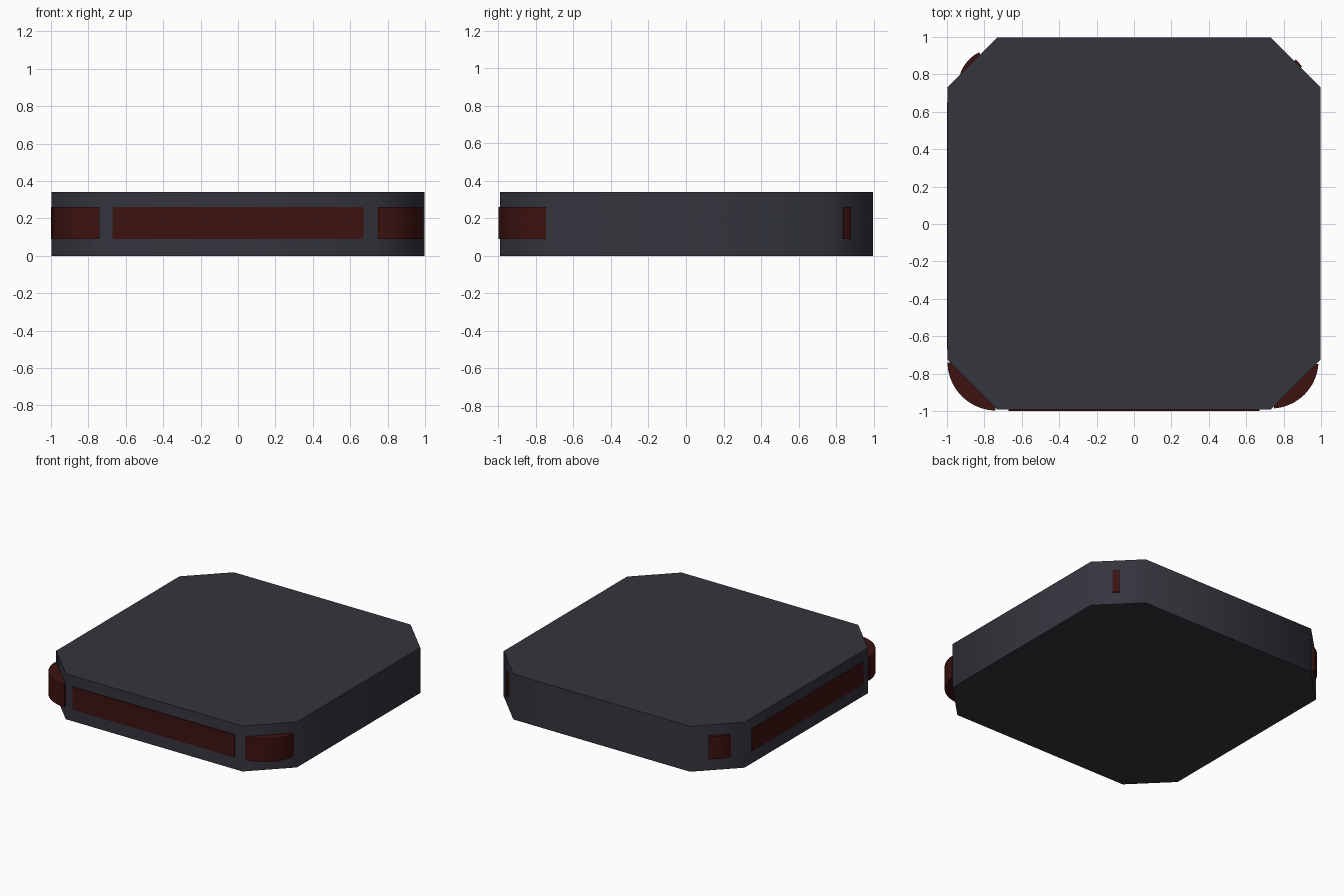
import bpy, bmesh
from math import cos, sin, radians

if "Cube" in bpy.data.objects:
    bpy.data.objects.remove(bpy.data.objects["Cube"])


def material(name, rgb):
    m = bpy.data.materials.new(name)
    m.diffuse_color = (*rgb, 1)
    m.use_nodes = True
    m.node_tree.nodes["Principled BSDF"].inputs["Base Color"].default_value = m.diffuse_color
    return m


def prism(name, outline, z0, z1, mat):
    """Extrude a counter-clockwise outline from z0 to z1."""
    bm = bmesh.new()
    base = bm.faces.new([bm.verts.new((x, y, z0)) for x, y in outline])
    top = bmesh.ops.extrude_face_region(bm, geom=[base], use_keep_orig=True)
    for v in top["geom"]:
        if isinstance(v, bmesh.types.BMVert):
            v.co.z = z1
    bmesh.ops.recalc_face_normals(bm, faces=bm.faces)
    me = bpy.data.meshes.new(name)
    bm.to_mesh(me)
    bm.free()
    ob = bpy.data.objects.new(name, me)
    bpy.context.collection.objects.link(ob)
    me.materials.append(mat)
    bpy.ops.object.select_all(action='DESELECT')
    ob.select_set(True)
    bpy.context.view_layer.objects.active = ob
    bpy.ops.object.shade_smooth_by_angle(angle=radians(50))
    return ob


dark = material("dark_casing", (0.035, 0.035, 0.048))
red = material("dark_red_lens", (0.045, 0.006, 0.005))
Z0, Z1 = 0.09, 0.26

# casing: slab with four cut corners
X, YF, YB, C = 0.997, -0.992, 0.997, 0.265
prism("casing", [(-X + C, YF), (X - C, YF), (X, YF + C), (X, YB - C),
                 (X - C, YB), (-X + C, YB), (-X, YB - C), (-X, YF + C)],
      0, 0.34, dark)


def rect(x0, x1, y0, y1):
    return [(x0, y0), (x1, y0), (x1, y1), (x0, y1)]


# long strips on the front and the left side
prism("front_strip", rect(-0.67, 0.67, -0.999, -0.95), Z0, Z1, red)
prism("left_strip", rect(-1.0, -0.95, -0.67, 0.65), Z0, Z1, red)


def corner_lens(name, cx, cy, r, a0, a1, n=10):
    arc = [radians(a0 + (a1 - a0) * i / n) for i in range(n + 1)]
    prism(name, [(cx, cy)] + [(cx + r * cos(a), cy + r * sin(a)) for a in arc],
          Z0, Z1, red)


# rounded lenses bulging out of the front corners
corner_lens("front_left_lens", -0.735, -0.735, 0.263, 181, 269)
corner_lens("front_right_lens", 0.73, -0.73, 0.257, 274, 356)

# small lenses barely breaking through the back corners
corner_lens("back_left_lens", -0.735, 0.735, 0.206, 117, 164, 6)
corner_lens("back_right_lens", 0.735, 0.735, 0.194, 33, 48, 4)
